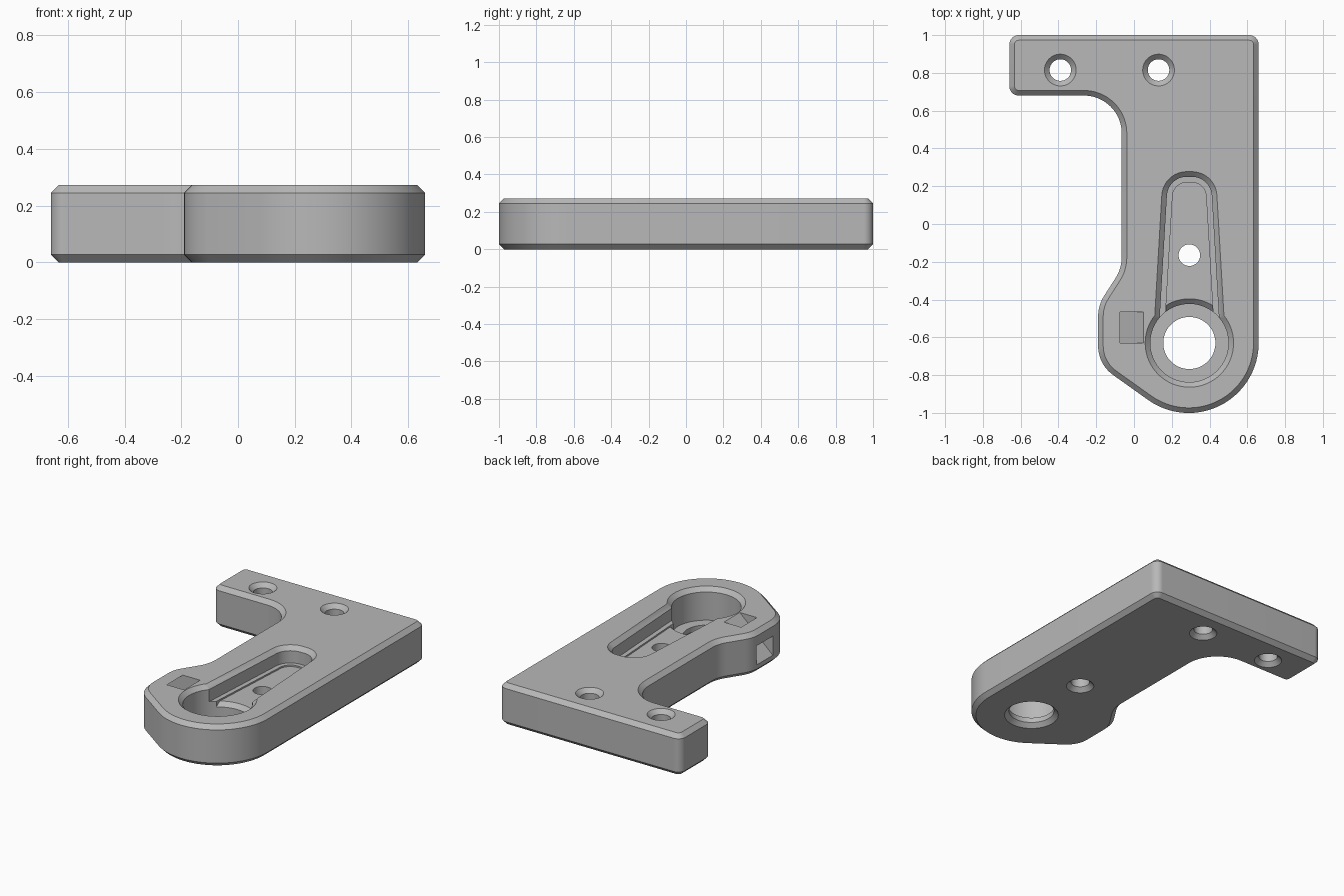
import bpy, bmesh, math
from mathutils import Vector

cube = bpy.data.objects.get("Cube")
if cube:
    bpy.data.objects.remove(cube, do_unlink=True)

H, C, E = 0.272, 0.027, 0.02      # plate height, chamfer, cutter overshoot

grey = bpy.data.materials.new("plain grey")
grey.use_nodes = True
colour = (0.48, 0.48, 0.48, 1)
grey.diffuse_color = colour
grey.node_tree.nodes["Principled BSDF"].inputs["Base Color"].default_value = colour


def rounded(corners):
    """Counterclockwise outline from (x, y, fillet radius) corners."""
    pts = []
    for i, (x, y, r) in enumerate(corners):
        p = Vector((x, y))
        if r == 0:
            pts.append(p)
            continue
        u = (Vector(corners[i - 1][:2]) - p).normalized()
        v = (Vector(corners[(i + 1) % len(corners)][:2]) - p).normalized()
        half = math.acos(u.dot(v)) / 2
        t = r / math.tan(half)
        mid = p + (u + v).normalized() * r / math.sin(half)
        start, end = p + u * t - mid, p + v * t - mid
        a0 = math.atan2(start.y, start.x)
        turn = math.atan2(start.x * end.y - start.y * end.x, start.dot(end))
        n = max(6, int(abs(turn) / math.radians(5)))
        for k in range(n + 1):
            a = a0 + turn * k / n
            pts.append(mid + Vector((math.cos(a), math.sin(a))) * r)
    return pts


def offset(pts, d):
    """Move an outline outward by d with mitred corners."""
    out = []
    for i, p in enumerate(pts):
        e1 = (p - pts[i - 1]).normalized()
        e2 = (pts[(i + 1) % len(pts)] - p).normalized()
        n1, n2 = Vector((e1.y, -e1.x)), Vector((e2.y, -e2.x))
        out.append(p + (n1 + n2) * d / (1 + n1.dot(n2)))
    return out


def circle(x, y, r, n=64):
    return [Vector((x + r * math.cos(math.tau * k / n),
                    y + r * math.sin(math.tau * k / n))) for k in range(n)]


def loft(name, layers):
    """Closed solid through a stack of (outline, z) layers."""
    bm = bmesh.new()
    rings = [[bm.verts.new((p.x, p.y, z)) for p in pts] for pts, z in layers]
    n = len(rings[0])
    for a, b in zip(rings, rings[1:]):
        for k in range(n):
            j = (k + 1) % n
            bm.faces.new((a[k], a[j], b[j], b[k]))
    bm.faces.new(rings[0][::-1])
    bm.faces.new(rings[-1])
    bmesh.ops.recalc_face_normals(bm, faces=bm.faces)
    mesh = bpy.data.meshes.new(name)
    bm.to_mesh(mesh)
    bm.free()
    mesh.materials.append(grey)
    obj = bpy.data.objects.new(name, mesh)
    bpy.context.collection.objects.link(obj)
    return obj


def lathe(name, x, y, profile):
    return loft(name, [(circle(x, y, r), z) for r, z in profile])


def boolean(obj, tool, operation="DIFFERENCE"):
    mod = obj.modifiers.new("cut", "BOOLEAN")
    mod.operation, mod.solver, mod.object = operation, "EXACT", tool
    bpy.context.view_layer.objects.active = obj
    bpy.ops.object.modifier_apply(modifier=mod.name)
    bpy.data.objects.remove(tool, do_unlink=True)


# Bracket plate, chamfered top and bottom
outline = rounded([(-0.66, 1, 0.05), (-0.66, 0.68, 0.05), (-0.065, 0.68, 0.2),
                   (-0.065, -0.235, 0.2), (-0.19, -0.43, 0.2), (-0.19, -0.743, 0.19),
                   (0.66, -1.348, 0.37), (0.66, 1, 0.05)])
inner = offset(outline, -C)
plate = loft("bracket_plate", [(inner, 0), (outline, C), (outline, H - C), (inner, H)])

# Two mounting holes, chamfered at both ends
R = 0.057
for x in (-0.39, 0.13):
    boolean(plate, lathe("mount_hole", x, 0.815, [
        (R + C + E, -E), (R, C), (R, H - C), (R + C + E, H + E)]))

# Tapered slot with a narrow ledge around its floor
CX, CY, LEDGE, FLOOR = 0.293, -0.63, 0.165, 0.155
slot = rounded([(CX - 0.16, -0.55, 0), (CX + 0.16, -0.55, 0),
                (CX + 0.113, 0.25, 0.105), (CX - 0.113, 0.25, 0.105)])
slot_floor = offset(slot, -0.03)
boolean(plate, loft("slot_cut", [(slot, LEDGE), (slot, H - C),
                                 (offset(slot, C + E), H + E)]))
boolean(plate, loft("floor_cut", [(slot_floor, FLOOR), (slot_floor, LEDGE + E)]))

# Stepped round bore at the end of the slot
RB, RW = 0.138, 0.207
boolean(plate, lathe("bore_cut", CX, CY, [
    (RB + C + E, -E), (RB, C), (RB, 0.06), (RW, 0.06),
    (RW, H - C), (RW + C + E, H + E)]))

# Chamfer where the slot floor meets the bore
bevel = lathe("floor_bevel", CX, CY, [
    (RW - 0.01, FLOOR - C - 0.01), (RW + C + 0.015, FLOOR + 0.015)])
boolean(bevel, loft("bevel_limit", [(slot_floor, 0.05), (slot_floor, H)]), "INTERSECT")
boolean(plate, bevel)

# Small hole through the slot floor, chamfered underneath
boolean(plate, lathe("slot_hole", CX, -0.165, [(R + C + E, -E), (R, C), (R, H)]))

# Slanted square channel from the top face to the side wall
section = [(-0.25, 0.001), (0.05, H), (0.106, H + 0.05), (-0.011, H + 0.05),
           (-0.075, H), (-0.25, 0.133)]
channel = loft("channel_cut", [([Vector(p) for p in section], s) for s in (-0.63, -0.465)])
for v in channel.data.vertices:
    x, z, y = v.co
    v.co = (x, y, z)
channel.data.flip_normals()
boolean(plate, channel)

bpy.ops.object.select_all(action="DESELECT")
plate.select_set(True)
bpy.context.view_layer.objects.active = plate
bpy.ops.object.shade_smooth_by_angle(angle=math.radians(25))
